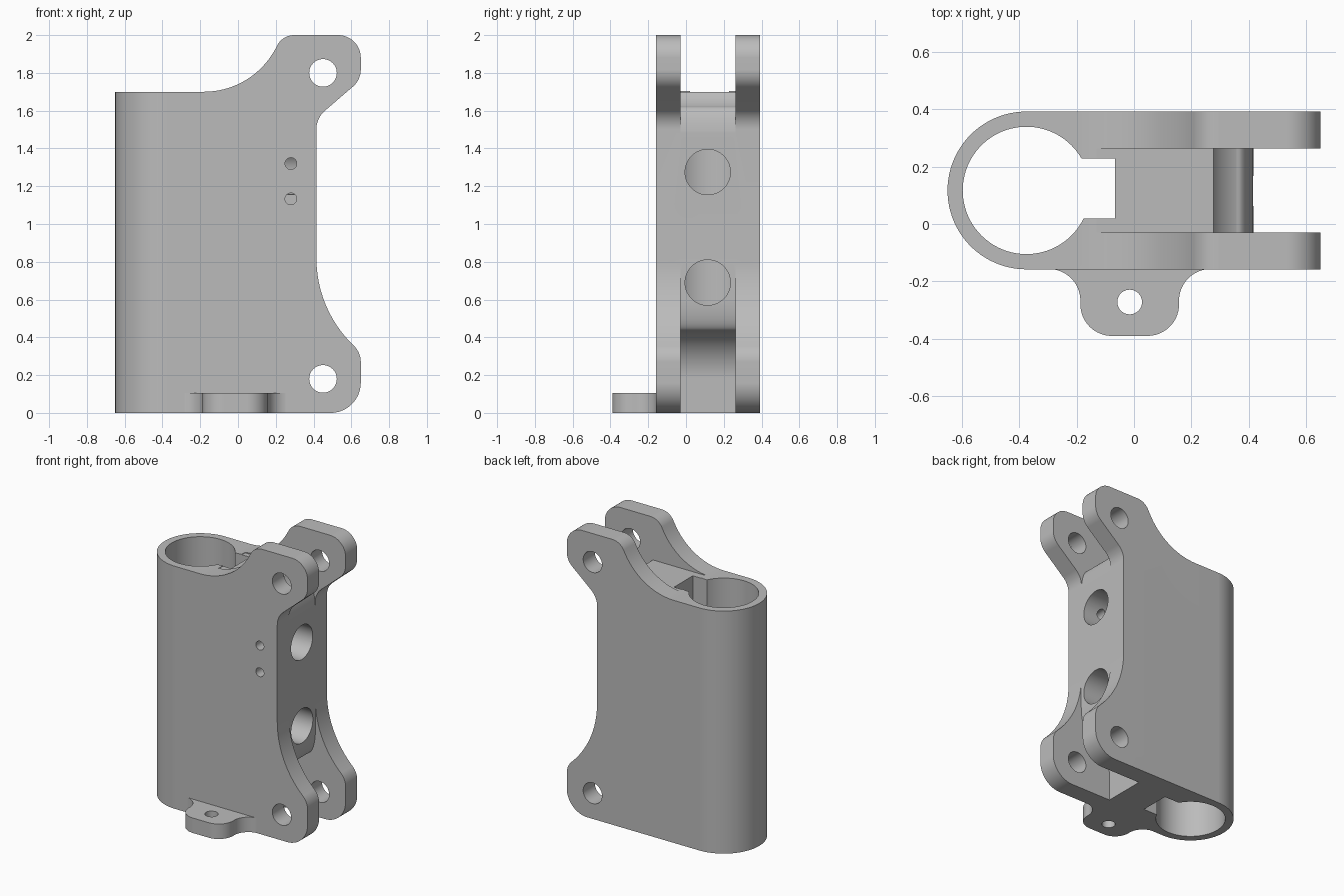
import bpy
import bmesh
from math import atan, cos, sin, tan, pi, radians, ceil
from mathutils import Vector

cube = bpy.data.objects.get("Cube")
if cube:
    bpy.data.objects.remove(cube, do_unlink=True)

gray = bpy.data.materials.new("plain gray")
gray.use_nodes = True
color = (0.5, 0.5, 0.5, 1)
gray.diffuse_color = color
gray.node_tree.nodes["Principled BSDF"].inputs["Base Color"].default_value = color


def rounded(corners):
    """Turn (x, y, radius) corners into an outline with tangent arcs."""
    out = []
    for i, (x, y, r) in enumerate(corners):
        p = Vector((x, y))
        if r == 0:
            out.append(p)
            continue
        a = (Vector(corners[i - 1][:2]) - p).normalized()
        b = (Vector(corners[(i + 1) % len(corners)][:2]) - p).normalized()
        half = a.angle(b) / 2
        center = p + (a + b).normalized() * r / sin(half)
        start = p + a * r / tan(half) - center
        sweep = pi - 2 * half
        if a.x * b.y - a.y * b.x > 0:
            sweep = -sweep
        steps = ceil(abs(sweep) / radians(4))
        for k in range(steps + 1):
            t = sweep * k / steps
            out.append(center + Vector((start.x * cos(t) - start.y * sin(t),
                                        start.x * sin(t) + start.y * cos(t))))
    return out


def circle(x, y, r, n=72):
    return [Vector((x + r * cos(2 * pi * k / n), y + r * sin(2 * pi * k / n)))
            for k in range(n)]


def prism(name, outline, axis, low, high):
    """Extrude a flat outline along the given axis."""
    place = {"x": lambda p, d: (d, p.x, p.y),
             "y": lambda p, d: (p.x, d, p.y),
             "z": lambda p, d: (p.x, p.y, d)}[axis]
    bm = bmesh.new()
    face = bm.faces.new([bm.verts.new(place(p, low)) for p in outline])
    moved = bmesh.ops.extrude_face_region(bm, geom=[face])["geom"]
    shift = Vector(place(Vector((0, 0)), high - low))
    bmesh.ops.translate(bm, vec=shift,
                        verts=[v for v in moved if isinstance(v, bmesh.types.BMVert)])
    bmesh.ops.recalc_face_normals(bm, faces=bm.faces)
    mesh = bpy.data.meshes.new(name)
    bm.to_mesh(mesh)
    bm.free()
    mesh.materials.append(gray)
    obj = bpy.data.objects.new(name, mesh)
    bpy.context.collection.objects.link(obj)
    return obj


def combine(target, tool, operation="DIFFERENCE"):
    mod = target.modifiers.new("combine", "BOOLEAN")
    mod.operation = operation
    mod.solver = "EXACT"
    mod.object = tool
    bpy.context.view_layer.objects.active = target
    bpy.ops.object.modifier_apply(modifier=mod.name)
    bpy.data.objects.remove(tool, do_unlink=True)


MID = 0.117            # middle of the body in depth
BORE_X = -0.375        # tube axis
EAR_X, EAR_TOP, EAR_LOW = 0.45, 1.8, 0.18

# Body: side silhouette with ears, trimmed by the round-backed plan
side = rounded([
    (-0.8, 0, 0), (0.65, 0, 0.16), (0.65, 0.32, 0.12), (0.415, 0.547, 0.64),
    (0.415, 1.561, 0.13), (0.65, 1.763, 0.12), (0.65, 2, 0.12),
    (0.237, 2, 0.1), (0.077, 1.7, 0.43), (-0.8, 1.7, 0)])
body = prism("bracket_body", side, "y", -0.3, 0.55)
plan = rounded([(-0.65, MID - 0.275, 0.2749), (0.8, MID - 0.275, 0),
                (0.8, MID + 0.275, 0), (-0.65, MID + 0.275, 0.2749)])
combine(body, prism("plan_trim", plan, "z", -0.1, 2.1), "INTERSECT")

# Mounting tab with flared root
tab = rounded([(-0.3, -0.1, 0), (-0.3, -0.157, 0), (-0.187, -0.157, 0.11),
               (-0.187, -0.39, 0.11), (0.157, -0.39, 0.11),
               (0.157, -0.157, 0.11), (0.27, -0.157, 0), (0.27, -0.1, 0)])
combine(body, prism("mounting_tab", tab, "z", 0, 0.105), "UNION")
combine(body, prism("tab_hole", circle(-0.015, -0.272, 0.043, 40), "z", -0.1, 0.2))

# Tube bore with its square keyway
combine(body, prism("bore", circle(BORE_X, MID, 0.222, 96), "z", -0.1, 2.1))
keyway = rounded([(BORE_X, 0.02, 0), (-0.067, 0.02, 0),
                  (-0.067, 0.228, 0), (BORE_X, 0.228, 0)])
combine(body, prism("keyway", keyway, "z", -0.1, 2.1))


def arc(z, r, start, end, n=24):
    """Clearance arc around an ear hole, angles in degrees."""
    return [Vector((EAR_X + r * cos(radians(start + (end - start) * k / n)),
                    z + r * sin(radians(start + (end - start) * k / n))))
            for k in range(n + 1)]


def lip(z_start, z_end, x_end, n=12):
    """Quarter-round from the web face back to the clearance arc."""
    return [Vector((0.416 - (0.416 - x_end) * (1 - cos(pi / 2 * k / n)),
                    z_start + (z_end - z_start) * sin(pi / 2 * k / n)))
            for k in range(n + 1)]


# Gap between the upper ears
upper_arc = arc(EAR_TOP, 0.2, 210, 243)
upper = [Vector((-0.13, 2.1)), Vector((-0.13, 1.7))] + upper_arc
upper += lip(1.45, upper_arc[-1].y, upper_arc[-1].x)[-2::-1]
upper += [Vector((0.8, 1.45)), Vector((0.8, 2.1))]
combine(body, prism("upper_gap", upper, "y", -0.03, 0.263))

# Gap between the lower ears
lower_arc = arc(EAR_LOW, 0.27, 180, 109)
lower = [Vector((0.18, -0.1))] + lower_arc
lower += lip(0.6, lower_arc[-1].y, lower_arc[-1].x)[-2::-1]
lower += [Vector((0.416, 0.82)), Vector((0.8, 0.82)), Vector((0.8, -0.1))]
combine(body, prism("lower_gap", lower, "y", -0.03, 0.263))

# Pin holes through the ears
for z in (EAR_TOP, EAR_LOW):
    combine(body, prism("pin_hole", circle(EAR_X, z, 0.073, 48), "y", -0.3, 0.6))

# Large bolt holes through the web, and small screw holes in the front wall
for z in (1.275, 0.69):
    combine(body, prism("bolt_hole", circle(0.115, z, 0.12), "x", -0.2, 0.6))
for z in (1.32, 1.133):
    combine(body, prism("screw_hole", circle(0.28, z, 0.031, 32), "y", -0.3, 0.115))

# Smooth curved walls, keep flat faces flat
bpy.ops.object.select_all(action="DESELECT")
body.select_set(True)
bpy.context.view_layer.objects.active = body
bpy.ops.object.shade_smooth_by_angle(angle=radians(25))
weighted = body.modifiers.new("weighted_normals", "WEIGHTED_NORMAL")
weighted.keep_sharp = True
